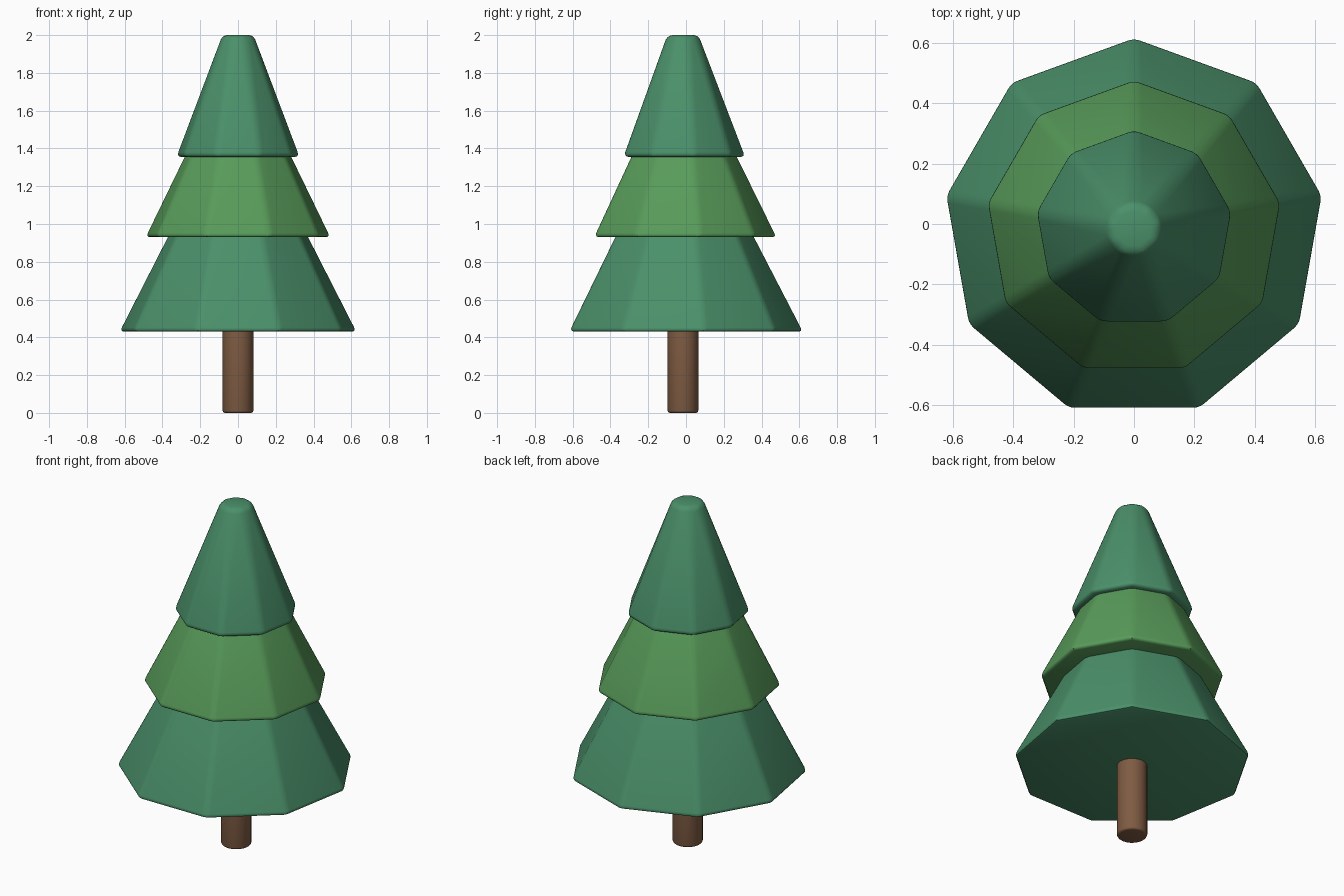
import bpy, bmesh, math

cube = bpy.data.objects.get("Cube")
if cube:
    bpy.data.objects.remove(cube, do_unlink=True)

CENTRE_Y = -0.016


def material(name, rgb):
    mat = bpy.data.materials.new(name)
    mat.use_nodes = True
    mat.diffuse_color = (*rgb, 1)
    bsdf = mat.node_tree.nodes["Principled BSDF"]
    bsdf.inputs["Base Color"].default_value = (*rgb, 1)
    bsdf.inputs["Roughness"].default_value = 0.8
    return mat


def tapered_prism(name, sides, r_bottom, r_top, z_bottom, z_top, bevel, mat):
    """Closed frustum with one corner pointing to the back and rounded edges."""
    bm = bmesh.new()
    rings = []
    for radius, z in ((r_bottom, z_bottom), (r_top, z_top)):
        ring = []
        for i in range(sides):
            a = math.pi / 2 + math.tau * i / sides
            ring.append(bm.verts.new((radius * math.cos(a), radius * math.sin(a), z)))
        rings.append(ring)
    low, high = rings
    bm.faces.new(low[::-1])
    bm.faces.new(high)
    for i in range(sides):
        j = (i + 1) % sides
        bm.faces.new((low[i], low[j], high[j], high[i]))
    mesh = bpy.data.meshes.new(name)
    bm.to_mesh(mesh)
    bm.free()
    mesh.materials.append(mat)

    obj = bpy.data.objects.new(name, mesh)
    obj.location.y = CENTRE_Y
    bpy.context.collection.objects.link(obj)
    mod = obj.modifiers.new("rounded_edges", 'BEVEL')
    mod.width = bevel
    mod.segments = 3
    mod.limit_method = 'ANGLE'
    mod.angle_limit = math.radians(25)

    bpy.ops.object.select_all(action='DESELECT')
    obj.select_set(True)
    bpy.context.view_layer.objects.active = obj
    bpy.ops.object.modifier_apply(modifier=mod.name)
    bpy.ops.object.shade_smooth_by_angle(angle=math.radians(40))
    return obj


pine = material("pine_green", (0.069, 0.279, 0.144))
leaf = material("leaf_green", (0.098, 0.332, 0.102))
bark = material("bark_brown", (0.21, 0.105, 0.055))

# Trunk
tapered_prism("trunk", 20, 0.081, 0.081, 0.0, 0.6, 0.012, bark)

# Foliage tiers, each one tucked into the tier above
tapered_prism("lower_foliage", 9, 0.64, 0.46, 0.43, 0.78, 0.025, pine).name = "lower_foliage"
bpy.data.objects.remove(bpy.data.objects["lower_foliage"], do_unlink=True)
tapered_prism("lower_foliage", 9, 0.64, 0.20, 0.43, 1.28, 0.025, pine)
tapered_prism("middle_foliage", 9, 0.50, 0.17, 0.93, 1.60, 0.025, leaf)
tapered_prism("upper_foliage", 9, 0.335, 0.088, 1.355, 2.0, 0.027, pine)
